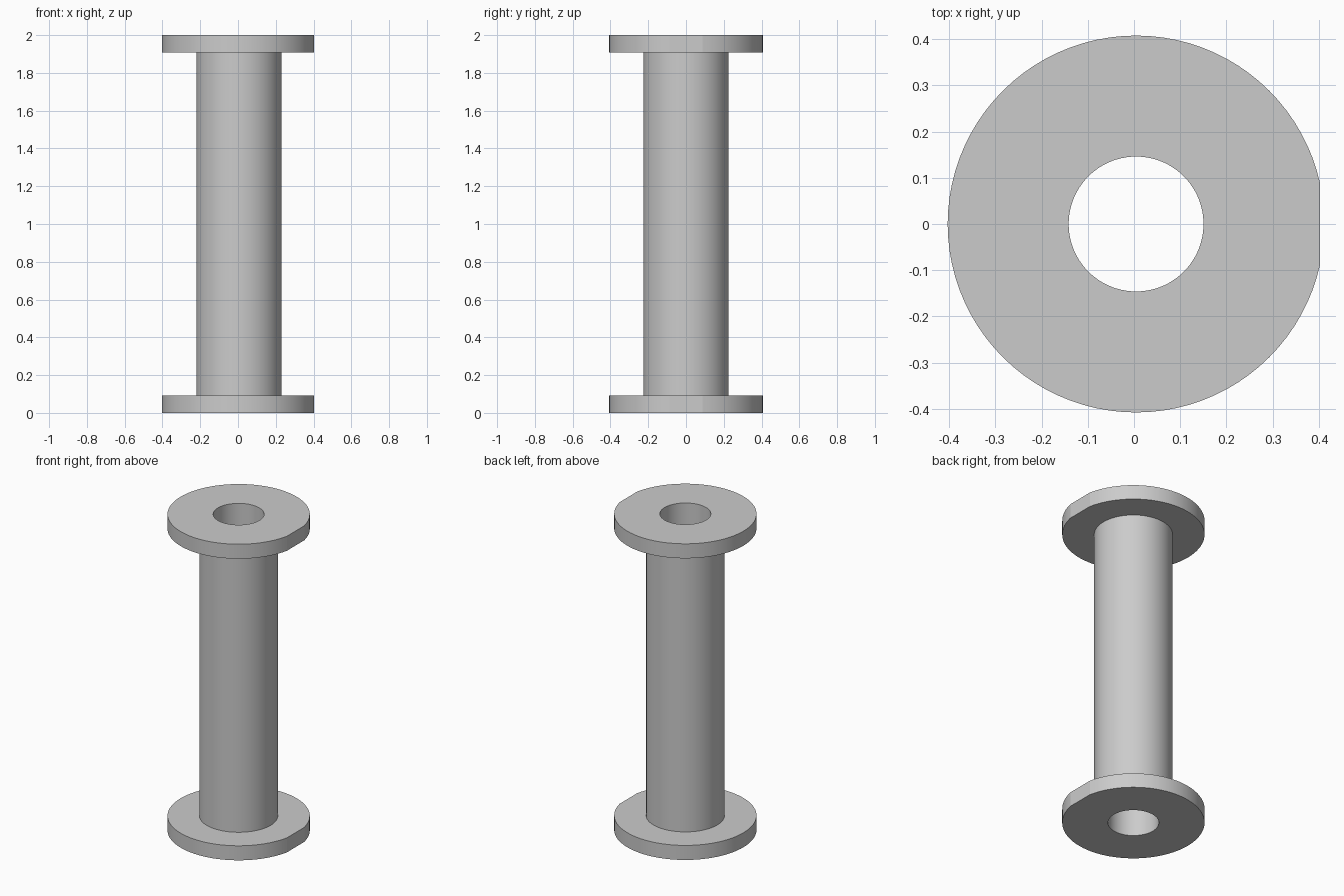
import bpy, bmesh
from math import cos, sin, tau, radians

if "Cube" in bpy.data.objects:
    bpy.data.objects.remove(bpy.data.objects["Cube"])

SIDES = 88
CX = 0.0045                      # axis offset: the flat shortens the +x side
BORE, TUBE, FLANGE = 0.146, 0.225, 0.408
HEIGHT, THICK = 2.0, 0.092
FLAT = FLANGE * cos(3 * tau / SIDES)   # flat spans three steps each way

# Closed half-section: bore, lower flange, tube, upper flange
profile = [(BORE, 0), (FLANGE, 0), (FLANGE, THICK), (TUBE, THICK),
           (TUBE, HEIGHT - THICK), (FLANGE, HEIGHT - THICK),
           (FLANGE, HEIGHT), (BORE, HEIGHT)]

# Revolve the section, trimming the flange rims to the flat
bm = bmesh.new()
rings = []
for r, z in profile:
    rings.append([bm.verts.new((CX + min(r * cos(tau * i / SIDES), FLAT),
                                r * sin(tau * i / SIDES), z))
                  for i in range(SIDES)])
for k, a in enumerate(rings):
    b = rings[(k + 1) % len(rings)]
    for i in range(SIDES):
        j = (i + 1) % SIDES
        bm.faces.new((a[i], a[j], b[j], b[i]))
bmesh.ops.recalc_face_normals(bm, faces=bm.faces)

mesh = bpy.data.meshes.new("flanged_tube")
bm.to_mesh(mesh)
bm.free()
tube = bpy.data.objects.new("flanged_tube", mesh)
bpy.context.collection.objects.link(tube)

# Smooth round walls, crisp rims and flats
bpy.context.view_layer.objects.active = tube
tube.select_set(True)
bpy.ops.object.shade_smooth_by_angle(angle=radians(7))
